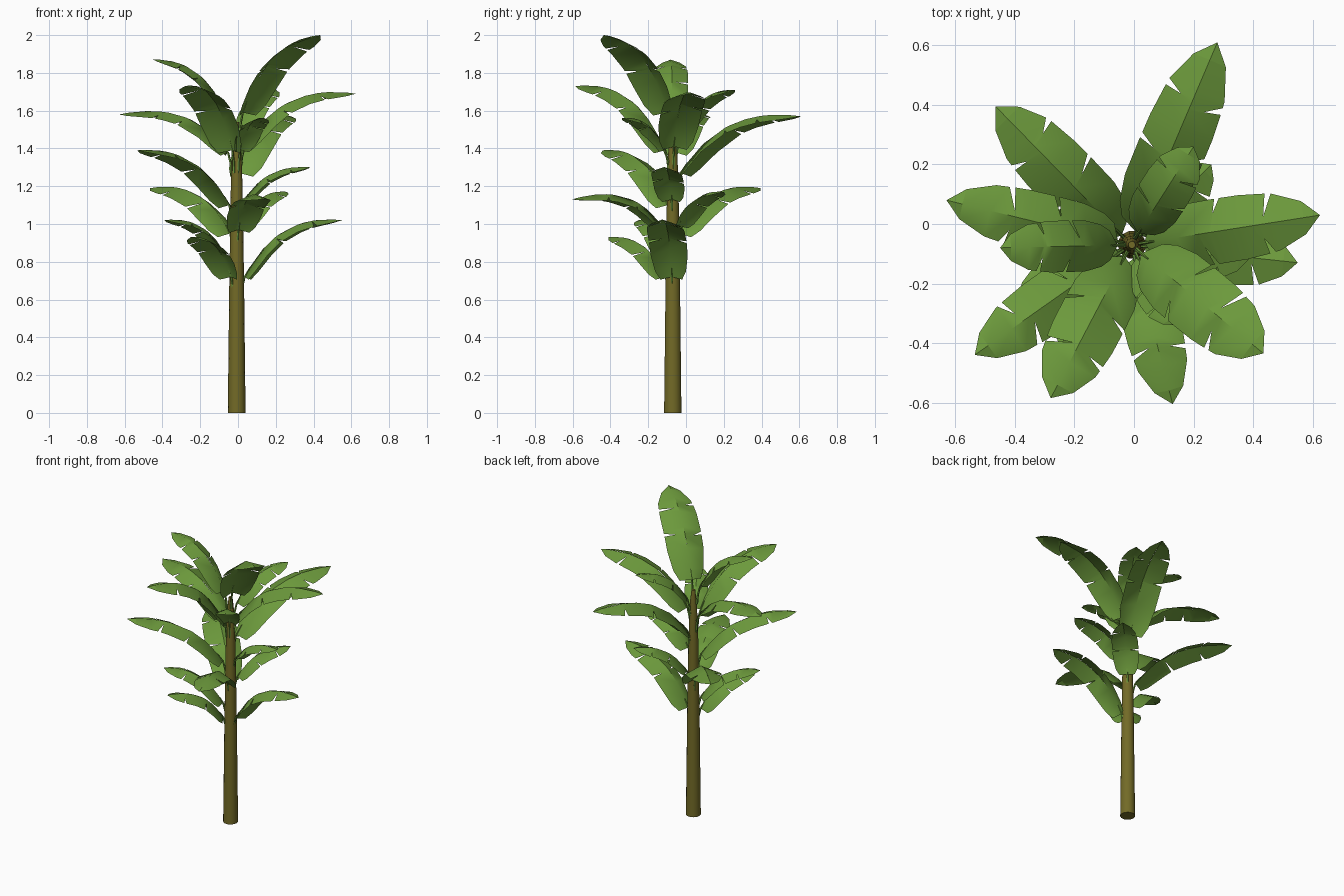
import bpy, bmesh, math, random
from mathutils import Vector

if "Cube" in bpy.data.objects:
    bpy.data.objects.remove(bpy.data.objects["Cube"])

random.seed(4)
CX, CY = -0.01, -0.07


def material(name, col):
    m = bpy.data.materials.new(name)
    m.diffuse_color = (*col, 1)
    m.use_nodes = True
    m.node_tree.nodes["Principled BSDF"].inputs["Base Color"].default_value = m.diffuse_color
    return m


GREEN = material("leaf_green", (0.15, 0.32, 0.045))
BARK = material("trunk_olive", (0.17, 0.145, 0.02))


def finish(name, bm, mat, smooth=False):
    me = bpy.data.meshes.new(name)
    bm.to_mesh(me)
    bm.free()
    me.materials.append(mat)
    ob = bpy.data.objects.new(name, me)
    bpy.context.collection.objects.link(ob)
    for p in me.polygons:
        p.use_smooth = smooth and len(p.vertices) == 4
    return ob


def tube(name, path, radii, sides, mat, smooth=False):
    bm = bmesh.new()
    rings = []
    for p, r in zip(path, radii):
        rings.append([bm.verts.new((p[0] + r * math.cos(math.tau * k / sides),
                                    p[1] + r * math.sin(math.tau * k / sides), p[2]))
                      for k in range(sides)])
    for a, b in zip(rings, rings[1:]):
        for k in range(sides):
            j = (k + 1) % sides
            bm.faces.new((a[k], a[j], b[j], b[k]))
    bm.faces.new(rings[0][::-1])
    bm.faces.new(rings[-1])
    return finish(name, bm, mat, smooth)


# Half-width outline of a leaf blade, from base to tip
OUTLINE = [(0, 0.6), (0.08, 0.85), (0.25, 1.0), (0.45, 1.0), (0.62, 0.98),
           (0.8, 0.86), (0.93, 0.5), (1, 0)]


def width(t):
    for (a, wa), (b, wb) in zip(OUTLINE, OUTLINE[1:]):
        if t <= b:
            return wa + (wb - wa) * (t - a) / (b - a)
    return 0


def leaf(i, tip, base_z, half, lift):
    tip = Vector(tip)
    out = Vector((tip.x - CX, tip.y - CY, 0)).normalized()
    base = Vector((CX, CY, base_z)) + out * 0.045
    ctrl = base + (tip - base) * 0.33
    ctrl.z = tip.z + lift
    side = Vector((-out.y, out.x, 0))

    def mid(t):
        return base * (1 - t) ** 2 + ctrl * 2 * t * (1 - t) + tip * t * t

    def edge(t, w, s):
        droop = math.radians(29 - 11 * t)
        tan = (2 * (1 - t) * (ctrl - base) + 2 * t * (tip - ctrl)).normalized()
        up = tan.cross(side)
        return mid(t) + half * w * (side * s * math.cos(droop) - up * math.sin(droop))

    # Each half of the blade, with torn V notches along its edge
    bm = bmesh.new()
    for s in (1, -1):
        cuts = [0.42 + random.uniform(-0.06, 0.06), 0.72 + random.uniform(-0.05, 0.05)]
        st = [(t, t, w) for t, w in OUTLINE if all(abs(t - c) > 0.05 for c in cuts)]
        for c in cuts:
            st += [(c - 0.012, c + 0.015, width(c)),
                   (c, c - 0.005, width(c) * random.uniform(0.2, 0.45)),
                   (c + 0.012, c + 0.045, width(c + 0.04))]
        st.sort()
        mids = [bm.verts.new(mid(a)) for a, b, w in st]
        rims = [bm.verts.new(edge(b, w, s)) if w else m for (a, b, w), m in zip(st, mids)]
        for k in range(len(st) - 1):
            f = [mids[k], mids[k + 1], rims[k + 1], rims[k]]
            f = list(dict.fromkeys(f))
            bm.faces.new(f[::-1] if s < 0 else f)
    bmesh.ops.remove_doubles(bm, verts=bm.verts, dist=0.0005)
    bmesh.ops.recalc_face_normals(bm, faces=bm.faces)
    finish(f"leaf_blade_{i}", bm, GREEN, True)

    # Stalk joining blade to trunk
    root = Vector((CX, CY, base_z - 0.12)) + out * 0.022
    bend = root.lerp(base, 0.5) - out * 0.004
    tube(f"leaf_stalk_{i}", [root, bend, base, mid(0.08)],
         [0.009, 0.007, 0.006, 0.003], 5, GREEN)


# Trunk
tube("trunk", [(CX + 0.003, CY, z) for z in (0, 0.7, 1.2, 1.45, 1.54)],
     [0.047, 0.039, 0.031, 0.022, 0.012], 14, BARK, True)

# Leaves: tip position, height of blade base, half width, arch lift
LEAVES = [
    ((0.435, -0.435, 2.0), 1.59, 0.13, -0.02), ((-0.45, -0.08, 1.87), 1.57, 0.095, 0.01),
    ((0.625, 0.03, 1.69), 1.41, 0.12, 0.06), ((-0.63, 0.08, 1.58), 1.38, 0.11, 0.08),
    ((0.28, 0.61, 1.57), 1.27, 0.125, 0.06), ((-0.28, -0.585, 1.73), 1.39, 0.125, 0.04),
    ((0.20, 0.26, 1.71), 1.49, 0.095, 0.01), ((-0.535, -0.44, 1.39), 1.10, 0.11, 0.03),
    ((0.14, -0.34, 1.56), 1.39, 0.08, 0.02), ((-0.465, 0.395, 1.19), 0.95, 0.12, 0.05),
    ((0.385, -0.12, 1.30), 1.13, 0.09, 0.02), ((0.55, -0.13, 1.02), 0.72, 0.11, 0.04),
    ((0.13, -0.605, 1.13), 0.97, 0.105, 0.1), ((-0.39, -0.25, 1.02), 0.81, 0.09, 0.03),
    ((-0.25, -0.41, 0.93), 0.72, 0.105, 0.02), ((0.26, 0.20, 1.17), 0.99, 0.09, 0.02),
]
for i, spec in enumerate(LEAVES, 1):
    leaf(i, *spec)
